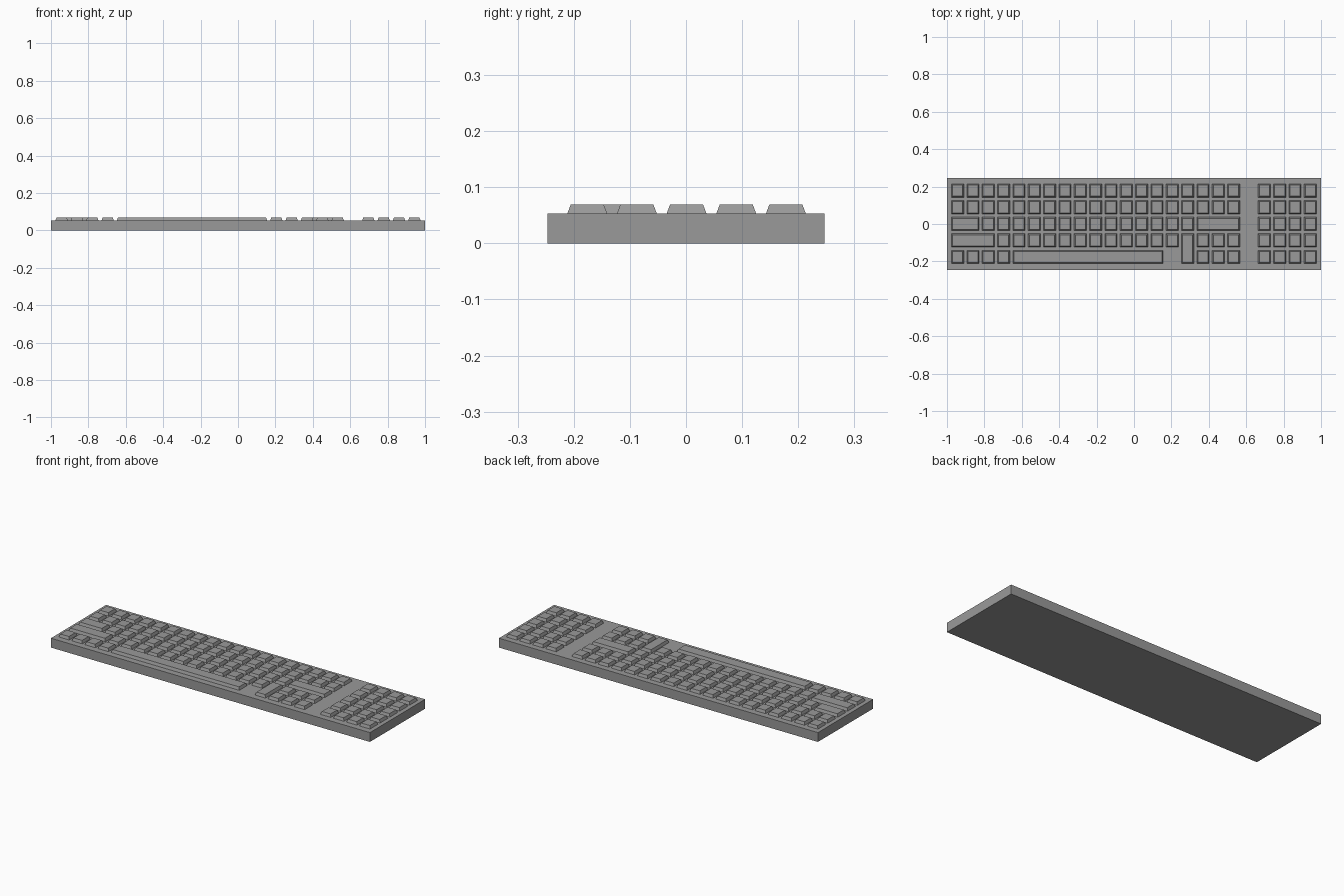
import bpy
import bmesh

cube = bpy.data.objects.get("Cube")
if cube:
    bpy.data.objects.remove(cube, do_unlink=True)

grey = bpy.data.materials.new("mid grey")
grey.use_nodes = True
colour = (0.32, 0.32, 0.32, 1)
grey.diffuse_color = colour
grey.node_tree.nodes["Principled BSDF"].inputs["Base Color"].default_value = colour

BASE_TOP, KEY_TOP = 0.053, 0.069
COL_PITCH, ROW_PITCH = 0.082, 0.0885
KEY_HALF_X, KEY_HALF_Y = 0.033, 0.0355
INSET = 0.006


def block(name, x0, x1, y0, y1, z0, z1, inset=0.0):
    """Box whose top is drawn in by inset on every side."""
    bm = bmesh.new()
    bmesh.ops.create_cube(bm, size=1)
    for v in bm.verts:
        top = v.co.z > 0
        d = inset if top else 0
        v.co.x = x1 - d if v.co.x > 0 else x0 + d
        v.co.y = y1 - d if v.co.y > 0 else y0 + d
        v.co.z = z1 if top else z0
    mesh = bpy.data.meshes.new(name)
    bm.to_mesh(mesh)
    bm.free()
    mesh.materials.append(grey)
    obj = bpy.data.objects.new(name, mesh)
    bpy.context.collection.objects.link(obj)


def key(name, col, row, cols=1, rows=1):
    """Key covering cols x rows grid cells, counted from the back left corner."""
    x = (col - 11.5) * COL_PITCH
    y = 0.001 + (2 - row) * ROW_PITCH
    block(name, x - KEY_HALF_X, x + (cols - 1) * COL_PITCH + KEY_HALF_X,
          y - (rows - 1) * ROW_PITCH - KEY_HALF_Y, y + KEY_HALF_Y,
          BASE_TOP, KEY_TOP, INSET)


# Case
block("case", -1, 1, -0.247, 0.247, 0, BASE_TOP)

# Long keys: name, column, row, columns, rows
long_keys = [
    ("caps_key", 0, 2, 2, 1),
    ("enter_key", 16, 2, 3, 1),
    ("shift_key", 0, 3, 3, 1),
    ("tall_key", 15, 3, 1, 2),
    ("space_bar", 4, 4, 10, 1),
]
taken = {(14, 4)}  # empty place beside the space bar
for name, col, row, cols, rows in long_keys:
    key(name, col, row, cols, rows)
    taken |= {(col + i, row + j) for i in range(cols) for j in range(rows)}

# Square keys, with an empty column before the number pad
for row in range(5):
    for col in range(24):
        if col != 19 and (col, row) not in taken:
            part = "number_pad_key" if col > 19 else "main_key"
            key(f"{part}_{row}_{col}", col, row)
